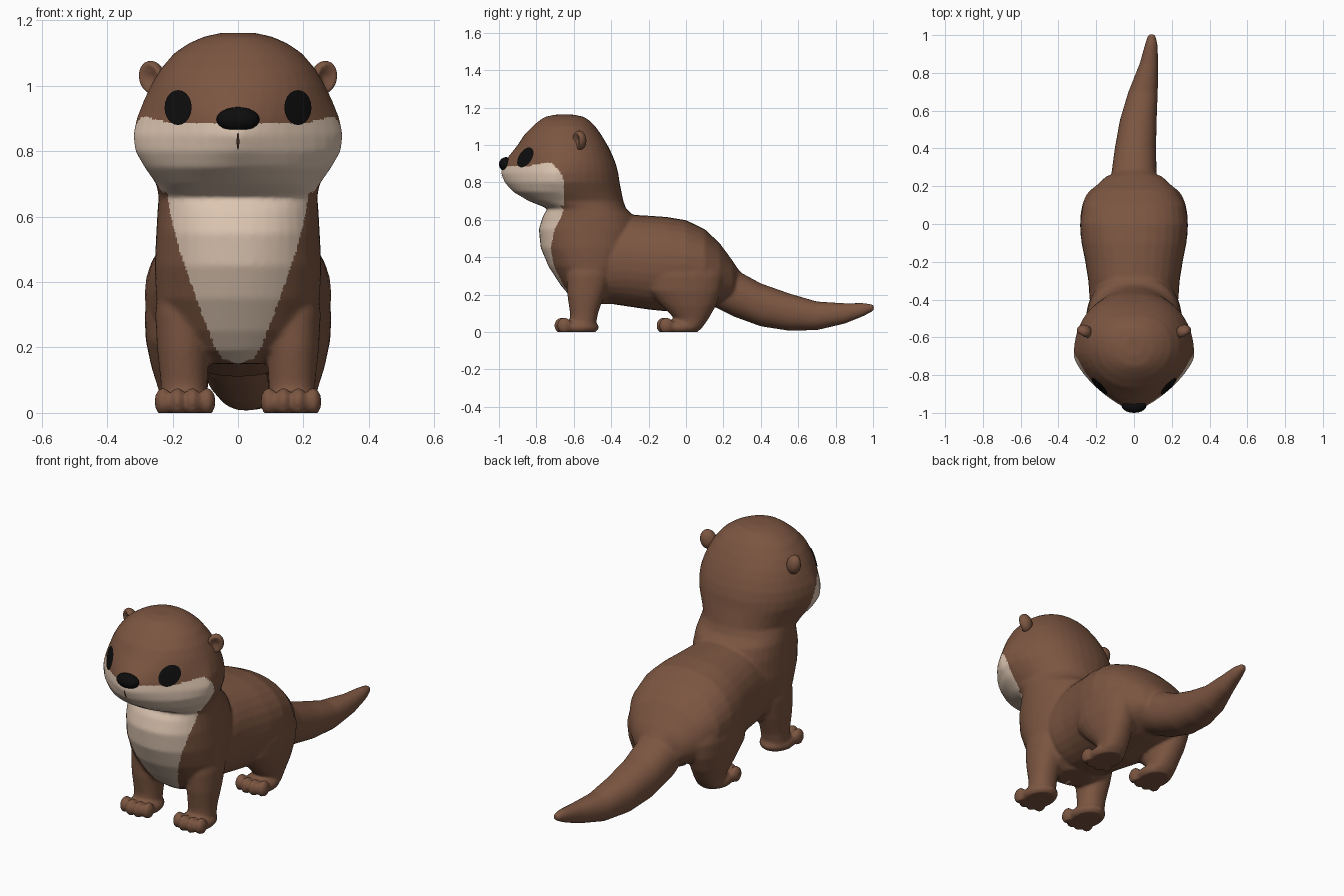
import bpy, bmesh, math
from mathutils import Vector, Matrix
from mathutils.bvhtree import BVHTree

if "Cube" in bpy.data.objects:
    bpy.data.objects.remove(bpy.data.objects["Cube"])


def material(name, rgb):
    m = bpy.data.materials.new(name)
    m.diffuse_color = (*rgb, 1)
    m.use_nodes = True
    m.node_tree.nodes["Principled BSDF"].inputs["Base Color"].default_value = m.diffuse_color
    return m


BROWN = material("brown_fur", (0.2, 0.092, 0.053))
CREAM = material("cream_fur", (0.72, 0.56, 0.44))
BLACK = material("black", (0.004, 0.004, 0.004))
DARK = material("dark_brown", (0.06, 0.025, 0.015))


def spow(v, e):
    return math.copysign(abs(v) ** e, v)


def loft(bm, rings):
    """Skin closed rings of points and cap both ends."""
    vs = [[bm.verts.new(p) for p in r] for r in rings]
    n = len(vs[0])
    for a, b in zip(vs, vs[1:]):
        for i in range(n):
            j = (i + 1) % n
            bm.faces.new((a[i], a[j], b[j], b[i]))
    bm.faces.new(vs[0])
    bm.faces.new(vs[-1])


def ellipsoid(bm, c, r, rot=Matrix()):
    m = Matrix.Translation(c) @ rot @ Matrix.Diagonal((*r, 1))
    return bmesh.ops.create_uvsphere(bm, u_segments=20, v_segments=12, radius=1, matrix=m)["verts"]


def level_ring(z, front, back, hw, mid, n, cx=0, count=40):
    """Flat egg-shaped ring; n sharpens the front half."""
    pts = []
    for i in range(count):
        a = 2 * math.pi * i / count
        c, s = math.cos(a), math.sin(a)
        e = 2 / (n if s < 0 else 2.2)
        y = mid + spow(s, e) * ((back - mid) if s > 0 else (mid - front))
        pts.append((cx + hw * spow(c, e), y, z))
    return pts


def upright_ring(y, zb, zt, xl, xr, n=2.2, count=32):
    pts = []
    for i in range(count):
        a = 2 * math.pi * i / count
        pts.append(((xl + xr) / 2 + (xr - xl) / 2 * spow(math.cos(a), 2 / n), y,
                    (zb + zt) / 2 + (zt - zb) / 2 * spow(math.sin(a), 2 / n)))
    return pts


def make_object(name, bm, mats):
    bmesh.ops.recalc_face_normals(bm, faces=bm.faces)
    me = bpy.data.meshes.new(name)
    bm.to_mesh(me)
    bm.free()
    for m in mats:
        me.materials.append(m)
    me.shade_smooth()
    ob = bpy.data.objects.new(name, me)
    bpy.context.collection.objects.link(ob)
    return ob


bm = bmesh.new()

# Head, neck and chest: z, front y, back y, half width, widest y, front sharpness
loft(bm, [level_ring(*r) for r in (
    (1.162, -0.70, -0.60, 0.05, -0.65, 2), (1.15, -0.755, -0.545, 0.105, -0.65, 2),
    (1.13, -0.785, -0.515, 0.15, -0.65, 2), (1.10, -0.82, -0.485, 0.195, -0.65, 2),
    (1.05, -0.868, -0.45, 0.238, -0.65, 2), (1.00, -0.90, -0.42, 0.267, -0.65, 1.9),
    (0.95, -0.94, -0.395, 0.290, -0.66, 1.65), (0.90, -0.98, -0.375, 0.310, -0.68, 1.4),
    (0.85, -0.99, -0.362, 0.320, -0.70, 1.35), (0.80, -0.97, -0.355, 0.314, -0.70, 1.45),
    (0.75, -0.925, -0.345, 0.285, -0.68, 1.7), (0.70, -0.84, -0.335, 0.25, -0.62, 2),
    (0.66, -0.74, -0.32, 0.243, -0.55, 2.3), (0.62, -0.765, -0.28, 0.246, -0.53, 2.2),
    (0.55, -0.787, -0.25, 0.25, -0.52, 2.2), (0.45, -0.777, -0.25, 0.255, -0.52, 2.1),
    (0.35, -0.735, -0.28, 0.25, -0.52, 2), (0.25, -0.67, -0.33, 0.22, -0.5, 2),
    (0.19, -0.62, -0.36, 0.17, -0.49, 2), (0.15, -0.56, -0.40, 0.09, -0.48, 2))])

# Trunk: y, bottom, top, half width
loft(bm, [upright_ring(y, b, t, -w, w) for y, b, t, w in (
    (-0.50, 0.20, 0.55, 0.20), (-0.40, 0.15, 0.60, 0.235), (-0.30, 0.135, 0.628, 0.242),
    (-0.20, 0.12, 0.622, 0.258), (-0.10, 0.11, 0.615, 0.278), (0.00, 0.12, 0.598, 0.286),
    (0.10, 0.13, 0.55, 0.272), (0.18, 0.15, 0.475, 0.225), (0.25, 0.17, 0.38, 0.15),
    (0.29, 0.22, 0.32, 0.06))])

# Tail, curling up and to one side: y, bottom, top, left, right
loft(bm, [upright_ring(*r) for r in (
    (0.10, 0.16, 0.42, -0.11, 0.11), (0.25, 0.085, 0.342, -0.122, 0.12),
    (0.40, 0.03, 0.26, -0.102, 0.117), (0.55, 0.007, 0.207, -0.075, 0.12),
    (0.70, 0.01, 0.163, -0.03, 0.126), (0.85, 0.045, 0.154, 0.03, 0.128),
    (0.95, 0.085, 0.155, 0.058, 0.125), (1.005, 0.115, 0.147, 0.075, 0.112))])

for s in (-1, 1):
    # Legs: z, front y, back y, half width, centre x
    for leg in (((0.02, -0.62, -0.485, 0.07, 0.165), (0.10, -0.62, -0.47, 0.072, 0.165),
                 (0.20, -0.635, -0.435, 0.08, 0.168), (0.30, -0.64, -0.405, 0.083, 0.17),
                 (0.42, -0.63, -0.38, 0.07, 0.17)),
                ((0.02, -0.05, 0.085, 0.07, 0.165), (0.07, -0.06, 0.12, 0.075, 0.168),
                 (0.14, -0.13, 0.16, 0.09, 0.175), (0.22, -0.205, 0.19, 0.10, 0.182),
                 (0.30, -0.215, 0.20, 0.102, 0.184), (0.38, -0.17, 0.17, 0.09, 0.182),
                 (0.45, -0.10, 0.11, 0.06, 0.18))):
        loft(bm, [level_ring(z, f, b, w, (f + b) / 2, 2.1, s * x, 24) for z, f, b, w, x in leg])
    # Paws with four toes each
    for y in (-0.575, -0.03):
        ellipsoid(bm, (s * 0.162, y, 0.025), (0.088, 0.11, 0.045))
        for i in range(4):
            x = 0.162 + (i - 1.5) * 0.045
            ellipsoid(bm, (s * x, y - (0.09 if i in (1, 2) else 0.075), 0.034),
                      (0.026, 0.04, 0.044))

# Fuse everything into one skin
skin = make_object("fur_body", bm, [BROWN, CREAM])
rm = skin.modifiers.new("fuse", 'REMESH')
rm.mode = 'VOXEL'
rm.voxel_size = 0.009
sm = skin.modifiers.new("soften", 'SMOOTH')
sm.factor = 0.5
sm.iterations = 6
dg = bpy.context.evaluated_depsgraph_get()
dg.update()
me = bpy.data.meshes.new_from_object(skin.evaluated_get(dg))
skin.modifiers.clear()
skin.data = me
me.materials.clear()
me.materials.append(BROWN)
me.materials.append(CREAM)
for v in me.vertices:          # flat soles
    v.co.z = max(v.co.z, 0)

# Cream bib half width by height
BIB = ((0.15, 0.0), (0.165, 0.045), (0.2, 0.07), (0.3, 0.11), (0.4, 0.145), (0.5, 0.18),
       (0.6, 0.205), (0.69, 0.22))


def is_cream(p):
    x = abs(p.x)
    if p.z > 0.675:            # muzzle and cheeks with a rounded rear corner
        top = 0.885 + 0.02 * min(1, max(0, (x - 0.2) / 0.08))
        edge = -0.655 - max(0, p.z - 0.8) ** 2 * 6
        return p.z < top and p.y < edge
    if p.y > -0.47:
        return False
    for (z0, w0), (z1, w1) in zip(BIB, BIB[1:]):
        if z0 <= p.z <= z1:
            return x < w0 + (w1 - w0) * (p.z - z0) / (z1 - z0)
    return False


for f in me.polygons:
    f.material_index = int(is_cream(f.center))
me.shade_smooth()

tree = BVHTree.FromPolygons([v.co for v in me.vertices], [tuple(f.vertices) for f in me.polygons])


def face_patch(name, cx, cz, rx, rz, mat):
    """Thin oval laid on the face, seen from the front."""
    bm = bmesh.new()

    def hit(x, z):
        co, no, _, _ = tree.ray_cast(Vector((x, -2, z)), Vector((0, 1, 0)))
        return bm.verts.new(co + no * 0.005)
    mid = hit(cx, cz)
    prev = None
    for k in (0.35, 0.7, 1.0):
        ring = [hit(cx + rx * k * math.cos(a), cz + rz * k * math.sin(a))
                for a in (2 * math.pi * i / 20 for i in range(20))]
        for i in range(20):
            j = (i + 1) % 20
            bm.faces.new((prev[i], prev[j], ring[j], ring[i]) if prev else (mid, ring[i], ring[j]))
        prev = ring
    ob = make_object(name, bm, [mat])
    if ob.data.polygons[0].normal.y > 0:
        ob.data.flip_normals()


for s, side in ((-1, "left"), (1, "right")):
    face_patch(side + "_eye", s * 0.18, 0.932, 0.041, 0.053, BLACK)
    # Ear: tilted oval with a hollow pressed into its front
    bm = bmesh.new()
    rot = Matrix.Rotation(s * 0.25, 4, 'Y') @ Matrix.Rotation(s * 0.5, 4, 'Z')
    c = Vector((s * 0.262, -0.57, 1.025))
    inv = rot.inverted()
    for v in ellipsoid(bm, c, (0.042, 0.036, 0.052), rot):
        p = inv @ (v.co - c)
        r = math.hypot(p.x / 0.042, p.z / 0.052)
        if p.y < 0 and r < 0.75:
            p.y += 0.035 * (1 - r)
            v.co = c + rot @ p
    make_object(side + "_ear", bm, [BROWN])

face_patch("mouth_line", 0, 0.832, 0.004, 0.025, DARK)

# Nose
bm = bmesh.new()
ellipsoid(bm, (0, -0.962, 0.897), (0.066, 0.038, 0.038))
make_object("nose", bm, [BLACK])
